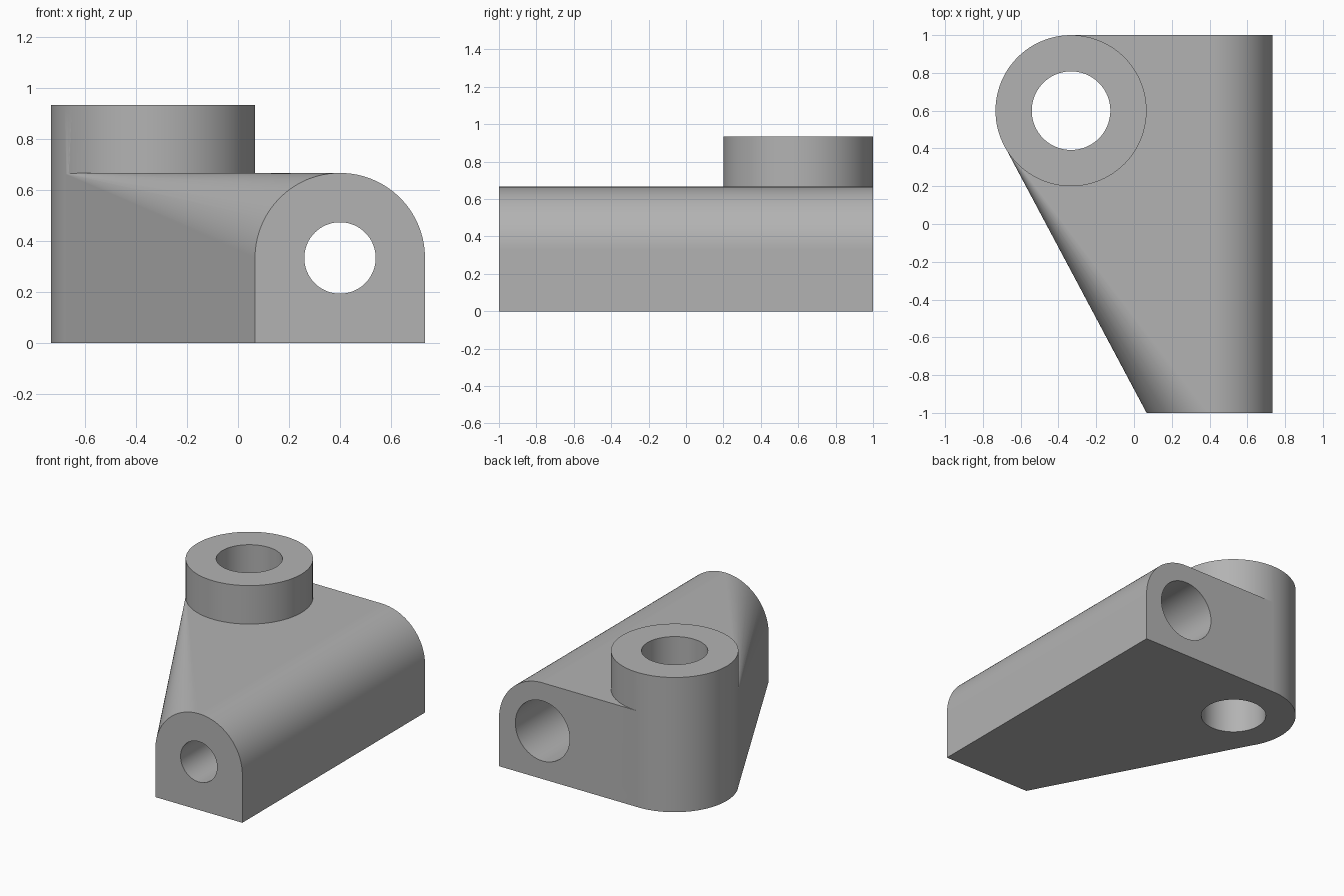
import bpy, bmesh
from math import sin, cos, pi, atan2, acos, hypot
from mathutils import Matrix, Vector

cube = bpy.data.objects.get("Cube")
if cube:
    bpy.data.objects.remove(cube, do_unlink=True)

grey = bpy.data.materials.new("plain grey")
grey.use_nodes = True
colour = (0.45, 0.45, 0.45, 1)
grey.diffuse_color = colour
grey.node_tree.nodes["Principled BSDF"].inputs["Base Color"].default_value = colour

U = 1 / 15                    # design module
ARCH_R = 5 * U                # rounded rail radius
RAIL_X, RAIL_Z = 6 * U, 5 * U # rail bore axis
BOSS_X, BOSS_Y, BOSS_R = -5 * U, 0.6, 0.4
BODY_H, BOSS_H = 10 * U, 14 * U


def add_object(name, bm):
    mesh = bpy.data.meshes.new(name)
    bmesh.ops.recalc_face_normals(bm, faces=bm.faces)
    bm.to_mesh(mesh)
    bm.free()
    obj = bpy.data.objects.new(name, mesh)
    obj.data.materials.append(grey)
    bpy.context.collection.objects.link(obj)
    return obj


def cylinder(name, radius, start, end, segments=96):
    """Closed cylinder between two points."""
    a, b = Vector(start), Vector(end)
    axis = b - a
    turn = axis.to_track_quat('Z', 'Y').to_matrix().to_4x4()
    bm = bmesh.new()
    bmesh.ops.create_cone(bm, cap_ends=True, segments=segments,
                          radius1=radius, radius2=radius, depth=axis.length,
                          matrix=Matrix.Translation((a + b) / 2) @ turn)
    return add_object(name, bm)


def combine(target, tool, operation):
    bpy.context.view_layer.objects.active = target
    mod = target.modifiers.new("combine", 'BOOLEAN')
    mod.operation = operation
    mod.solver = 'EXACT'
    mod.object = tool
    bpy.ops.object.modifier_apply(modifier=mod.name)
    bpy.data.objects.remove(tool, do_unlink=True)


def arch(y, first, last, steps):
    """Points along the rounded top of the rail, plus its right foot."""
    pts = [(RAIL_X + ARCH_R * cos(t), y, RAIL_Z + ARCH_R * sin(t))
           for t in (first + (last - first) * i / steps for i in range(steps + 1))]
    return pts + [(RAIL_X + ARCH_R, y, 0)]


# Body: arched front end, half-arched back end, side wall running to the boss
foot_x = RAIL_X - ARCH_R
dx, dy = foot_x - BOSS_X, -1 - BOSS_Y
angle = atan2(dy, dx) - acos(BOSS_R / hypot(dx, dy))
tx, ty = BOSS_X + 0.399 * cos(angle), BOSS_Y + 0.399 * sin(angle)
points = arch(-1, 0, pi, 64) + arch(1, 0, pi / 2, 32) + [(foot_x, -1, 0)]
points += [(x, y, z) for x, y in ((tx, ty), (BOSS_X, 1)) for z in (0, BODY_H)]

bm = bmesh.new()
for p in points:
    bm.verts.new(p)
bmesh.ops.convex_hull(bm, input=bm.verts)
bmesh.ops.dissolve_limit(bm, angle_limit=0.002, verts=bm.verts, edges=bm.edges)
body = add_object("bracket_body", bm)

# Upright boss
boss = cylinder("boss", BOSS_R, (BOSS_X, BOSS_Y, 0), (BOSS_X, BOSS_Y, BOSS_H))
combine(body, boss, 'UNION')

# Boss bore, rail bore and the wider rear counterbore
for name, radius, start, end in (
        ("boss_bore", 0.208, (BOSS_X, BOSS_Y, -1), (BOSS_X, BOSS_Y, 2)),
        ("rail_bore", 0.14, (RAIL_X, -2, RAIL_Z), (RAIL_X, 2, RAIL_Z)),
        ("rail_counterbore", 0.208, (RAIL_X, 0, RAIL_Z), (RAIL_X, 2, RAIL_Z))):
    combine(body, cylinder(name, radius, start, end), 'DIFFERENCE')

# Smooth the curved walls and keep the flats flat
bpy.ops.object.select_all(action='DESELECT')
body.select_set(True)
bpy.context.view_layer.objects.active = body
bpy.ops.object.shade_smooth_by_angle(angle=pi / 6)
weighted = body.modifiers.new("flat faces", 'WEIGHTED_NORMAL')
weighted.keep_sharp = True
